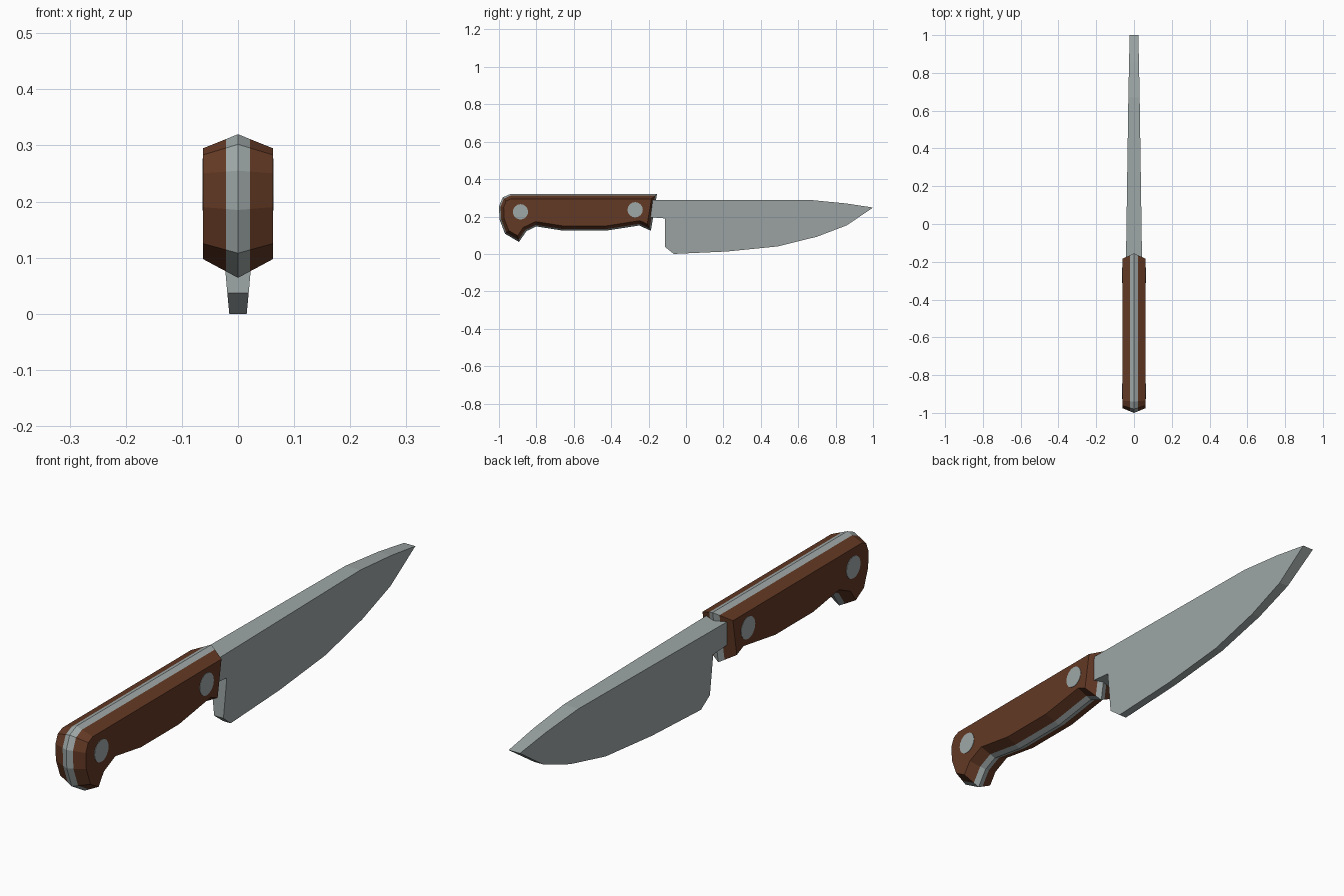
import bpy, bmesh, math
from mathutils import Vector, Matrix

if "Cube" in bpy.data.objects:
    bpy.data.objects.remove(bpy.data.objects["Cube"])


def material(name, rgb):
    m = bpy.data.materials.new(name)
    m.diffuse_color = (*rgb, 1)
    m.use_nodes = True
    m.node_tree.nodes["Principled BSDF"].inputs["Base Color"].default_value = m.diffuse_color
    return m


steel = material("steel grey", (0.345, 0.392, 0.387))
wood = material("brown wood", (0.125, 0.041, 0.018))


def finish(bm, name, mat):
    bmesh.ops.recalc_face_normals(bm, faces=bm.faces)
    me = bpy.data.meshes.new(name)
    bm.to_mesh(me)
    bm.free()
    me.materials.append(mat)
    ob = bpy.data.objects.new(name, me)
    bpy.context.collection.objects.link(ob)
    return ob


def loft(name, rings, mat):
    """Join equal-length outlines and cap both ends."""
    bm = bmesh.new()
    vs = [[bm.verts.new(p) for p in r] for r in rings]
    n = len(vs[0])
    for a, b in zip(vs, vs[1:]):
        for i in range(n):
            j = (i + 1) % n
            bm.faces.new((a[i], a[j], b[j], b[i]))
    bm.faces.new(vs[0])
    bm.faces.new(vs[-1])
    return finish(bm, name, mat)


def inset(points, d):
    """Mitred inward offset of a clockwise outline."""
    out = []
    for i, p in enumerate(points):
        p0, p1, p2 = Vector(points[i - 1]), Vector(p), Vector(points[(i + 1) % len(points)])
        e1, e2 = (p1 - p0).normalized(), (p2 - p1).normalized()
        n1, n2 = Vector((e1.y, -e1.x)), Vector((e2.y, -e2.x))
        out.append(p1 + (n1 + n2) * (d / (1 + n1.dot(n2))))
    return out


# Handle outline (y, z), clockwise
grip = [(-0.94, 0.32), (-0.155, 0.32), (-0.188, 0.124), (-0.25, 0.152),
        (-0.43, 0.124), (-0.655, 0.124), (-0.80, 0.147), (-0.853, 0.122),
        (-0.893, 0.064), (-0.968, 0.108), (-0.997, 0.185), (-1.0, 0.255),
        (-0.98, 0.302)]


def section(x):
    return [(x, p.x, p.y) for p in inset(grip, 0.025 * abs(x) / 0.062)]


# Tang between two wooden scales
loft("tang", [section(x) for x in (-0.021, 0, 0.021)], steel)
for side, s in (("right", 1), ("left", -1)):
    loft(side + "_handle_scale", [section(0.021 * s), section(0.062 * s)], wood)
    # Rivets
    for label, y, z in (("rear", -0.885, 0.225), ("front", -0.272, 0.236)):
        bm = bmesh.new()
        bmesh.ops.create_cone(
            bm, cap_ends=True, segments=16, radius1=0.041, radius2=0.041, depth=0.006,
            matrix=Matrix.Translation((s * 0.0605, y, z)) @ Matrix.Rotation(math.pi / 2, 4, 'Y'))
        finish(bm, f"{side}_{label}_rivet", steel)

# Blade, tapering toward tip and edge
outline = [(-0.19, 0.288), (0.67, 0.288), (0.855, 0.27), (1.0, 0.248),
           (0.86, 0.153), (0.70, 0.092), (0.49, 0.04), (0.22, 0.013),
           (-0.065, 0.0), (-0.112, 0.037), (-0.112, 0.19), (-0.19, 0.196)]


def half(y, z):
    return (0.016 + 0.09 * z) * (1 - 0.4 * (y + 0.15) / 1.15)


loft("blade", [[(s * half(y, z), y, z) for y, z in outline] for s in (-1, 1)], steel)
